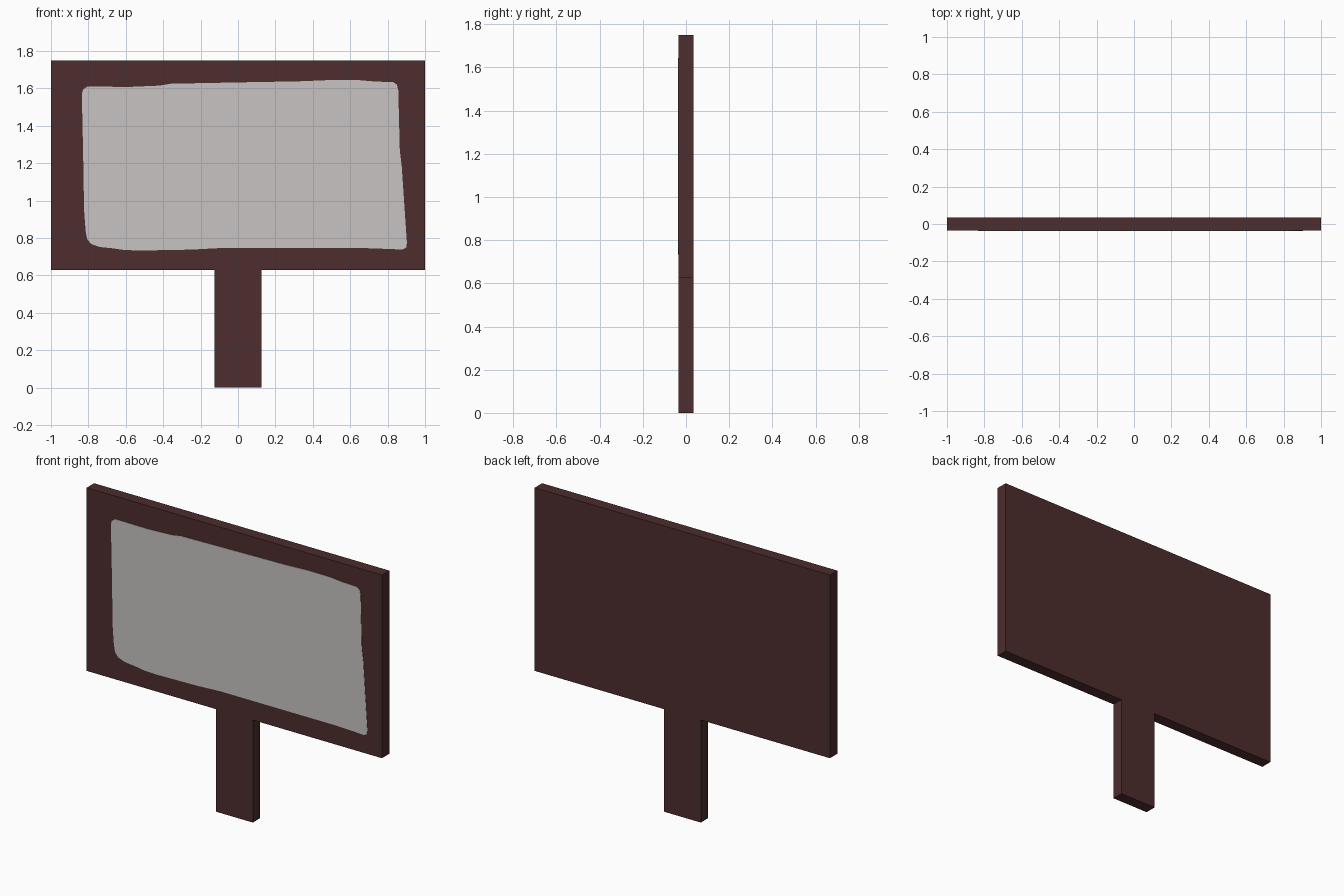
import bpy, bmesh

if "Cube" in bpy.data.objects:
    bpy.data.objects.remove(bpy.data.objects["Cube"])

HALF_DEPTH = 0.0355


def material(name, rgb):
    m = bpy.data.materials.new(name)
    m.diffuse_color = (*rgb, 1.0)
    m.use_nodes = True
    m.node_tree.nodes["Principled BSDF"].inputs["Base Color"].default_value = m.diffuse_color
    return m


def extruded_profile(name, profile, y_front, y_back, mat):
    """Solid made from an x-z outline, extruded along y."""
    bm = bmesh.new()
    face = bm.faces.new([bm.verts.new((x, y_front, z)) for x, z in profile])
    result = bmesh.ops.extrude_face_region(bm, geom=[face])
    for v in result["geom"]:
        if isinstance(v, bmesh.types.BMVert):
            v.co.y = y_back
    bmesh.ops.recalc_face_normals(bm, faces=bm.faces)
    mesh = bpy.data.meshes.new(name)
    bm.to_mesh(mesh)
    bm.free()
    mesh.materials.append(mat)
    obj = bpy.data.objects.new(name, mesh)
    bpy.context.collection.objects.link(obj)
    return obj


brown = material("dark brown wood", (0.074, 0.026, 0.026))
grey = material("pale grey paint", (0.578, 0.552, 0.546))

# Board and post in one T-shaped outline
half = [(0.125, 0.0), (0.125, 0.628), (1.0, 0.628), (1.0, 1.75)]
outline = half + [(-x, z) for x, z in reversed(half)]
extruded_profile("sign_board_and_post", outline, -HALF_DEPTH, HALF_DEPTH, brown)

# Hand-painted panel with uneven edges, as a thin plate on the front
panel = [
    (-0.835, 1.57), (-0.828, 1.595), (-0.805, 1.61), (-0.58, 1.608),
    (-0.42, 1.615), (-0.36, 1.625), (0.0, 1.632), (0.33, 1.638),
    (0.50, 1.645), (0.65, 1.644), (0.73, 1.637), (0.83, 1.633),
    (0.85, 1.62), (0.857, 1.59), (0.865, 1.27), (0.875, 1.19),
    (0.903, 0.775), (0.900, 0.75), (0.88, 0.738), (0.82, 0.741),
    (0.68, 0.746), (-0.10, 0.746), (-0.25, 0.738), (-0.52, 0.733),
    (-0.61, 0.736), (-0.67, 0.745), (-0.74, 0.752), (-0.785, 0.768),
    (-0.807, 0.795), (-0.815, 0.84), (-0.823, 0.95), (-0.828, 1.25),
]
extruded_profile("painted_panel", panel, -HALF_DEPTH - 0.002, -HALF_DEPTH + 0.001, grey)
